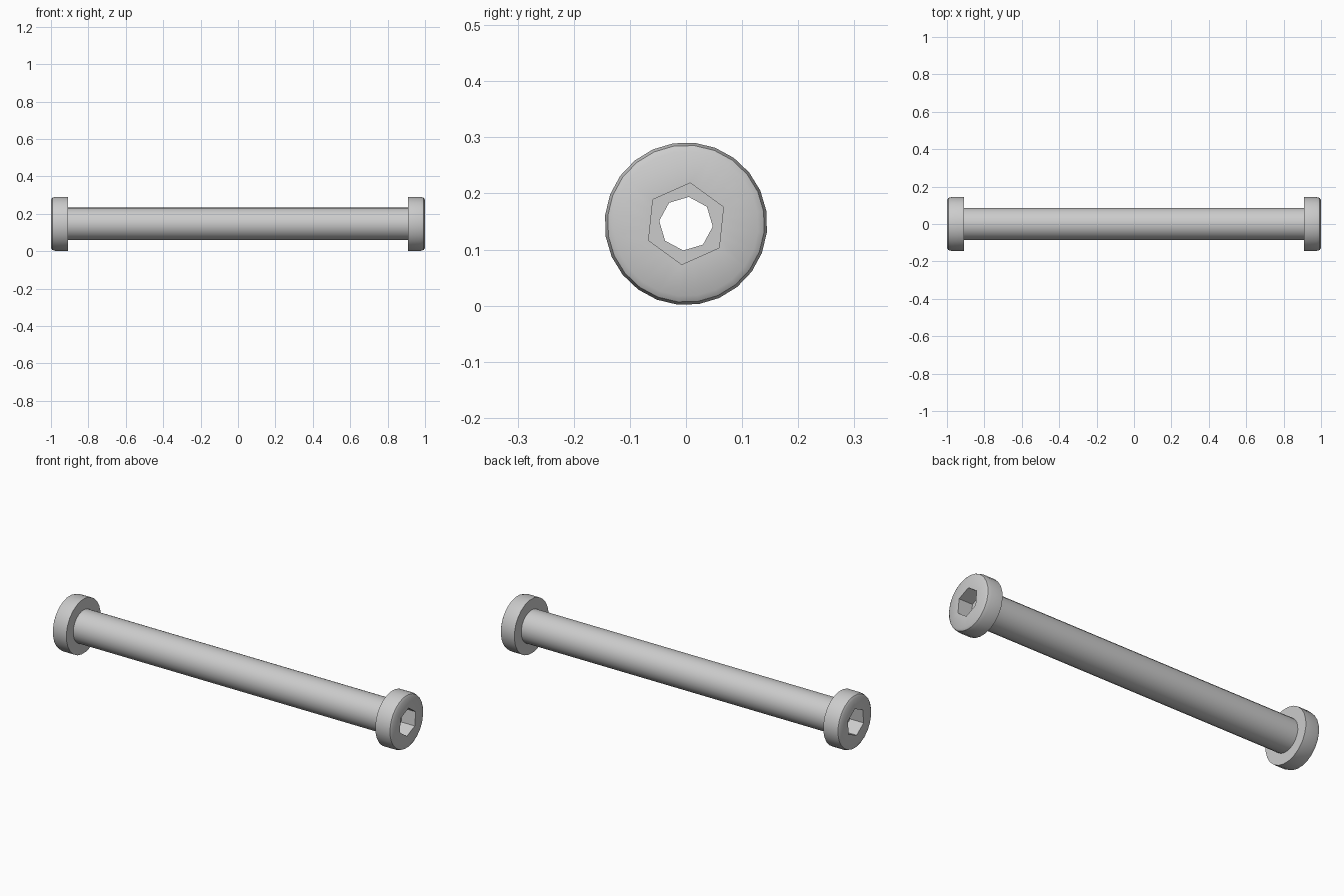
import bpy, bmesh, math

if "Cube" in bpy.data.objects:
    bpy.data.objects.remove(bpy.data.objects["Cube"], do_unlink=True)

STEPS = 24                  # points per ring, divisible by every polygon used
START = math.radians(84)    # slight twist of the hex key
AXIS_Z = 0.146

steel = bpy.data.materials.new("light_grey_metal")
steel.use_nodes = True
steel.diffuse_color = (0.6, 0.6, 0.6, 1)
steel.node_tree.nodes["Principled BSDF"].inputs["Base Color"].default_value = (0.6, 0.6, 0.6, 1)


def ring(bm, x, radius, sides):
    """Ring around the x axis tracing a regular polygon with the given sides."""
    half = math.pi / sides
    verts = []
    for i in range(STEPS):
        a = 2 * math.pi * i / STEPS
        r = radius * math.cos(half) / math.cos(a % (2 * half) - half)
        verts.append(bm.verts.new((x, r * math.cos(a + START),
                                   AXIS_Z + r * math.sin(a + START))))
    return verts


def lathe(name, sections, flip=1):
    """Closed solid made by joining a loop of rings."""
    bm = bmesh.new()
    rings = [ring(bm, flip * x, r, n) for x, r, n in sections]
    for k, a in enumerate(rings):
        b = rings[(k + 1) % len(rings)]
        for i in range(STEPS):
            j = (i + 1) % STEPS
            bm.faces.new((a[i], a[j], b[j], b[i]))
    bmesh.ops.recalc_face_normals(bm, faces=bm.faces)
    mesh = bpy.data.meshes.new(name)
    bm.to_mesh(mesh)
    bm.free()
    mesh.materials.append(steel)
    obj = bpy.data.objects.new(name, mesh)
    bpy.context.collection.objects.link(obj)
    bpy.ops.object.select_all(action='DESELECT')
    obj.select_set(True)
    bpy.context.view_layer.objects.active = obj
    bpy.ops.object.shade_smooth_by_angle(angle=math.radians(35))
    return obj


ROUND, HEX, BORE = STEPS, 6, 8

# hollow shaft
lathe("shaft", [(-0.915, 0.087, ROUND), (0.915, 0.087, ROUND),
                (0.915, 0.048, BORE), (-0.915, 0.048, BORE)])

# flanged heads with hex sockets and a rounded outer rim
head = [(0.91, 0.048, BORE), (0.91, 0.145, ROUND), (0.975, 0.145, ROUND),
        (0.993, 0.140, ROUND), (1.0, 0.129, ROUND), (1.0, 0.073, HEX),
        (0.92, 0.073, HEX), (0.92, 0.048, BORE)]
for side, flip in (("left", 1), ("right", -1)):
    lathe(side + "_head", head, flip)
